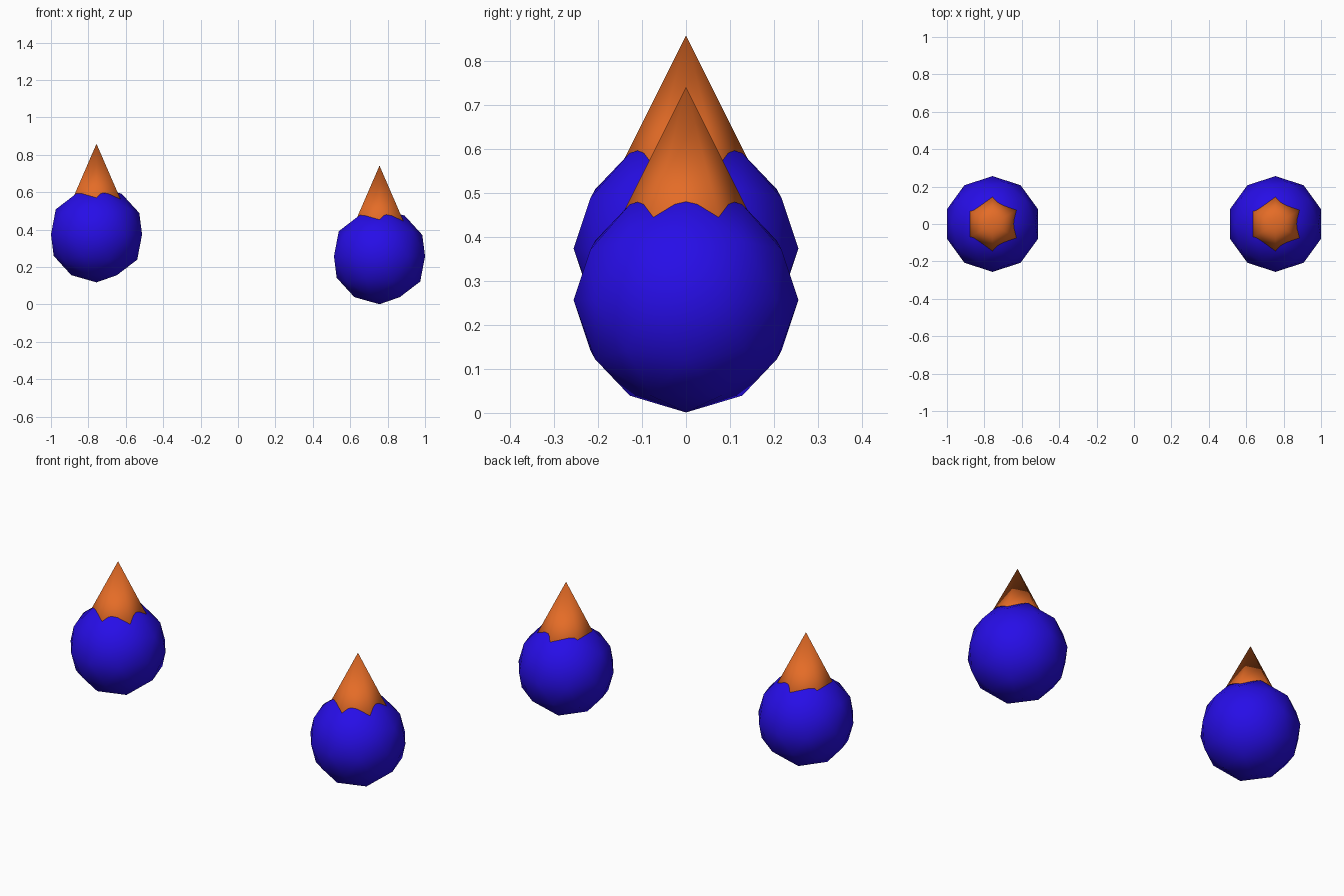
import bpy

if "Cube" in bpy.data.objects:
    bpy.data.objects.remove(bpy.data.objects["Cube"])


def material(name, rgb):
    mat = bpy.data.materials.new(name)
    mat.diffuse_color = (*rgb, 1)
    mat.use_nodes = True
    mat.node_tree.nodes["Principled BSDF"].inputs["Base Color"].default_value = mat.diffuse_color
    return mat


blue = material("deep_blue", (0.02, 0.004, 0.80))
orange = material("orange", (0.78, 0.15, 0.02))

RADIUS = 0.256        # ball radius
CONE_R = 0.225        # cone base radius, hidden inside the ball
CONE_H = 2 * CONE_R
TIP = 0.485           # cone tip height above the ball centre


def finish(name, mat):
    obj = bpy.context.object
    obj.name = name
    obj.data.materials.append(mat)
    bpy.ops.object.shade_smooth()


def capped_ball(side, x, z):
    # low-poly round body
    bpy.ops.mesh.primitive_ico_sphere_add(subdivisions=2, radius=RADIUS, location=(x, 0, z))
    finish(side + "_ball", blue)
    # six-sided pointed hat sunk into the ball
    bpy.ops.mesh.primitive_cone_add(vertices=6, radius1=CONE_R, radius2=0, depth=CONE_H,
                                    location=(x, 0, z + TIP - CONE_H / 2))
    finish(side + "_cone", orange)


capped_ball("left", -0.7565, 0.374)
capped_ball("right", 0.7565, 0.257)
